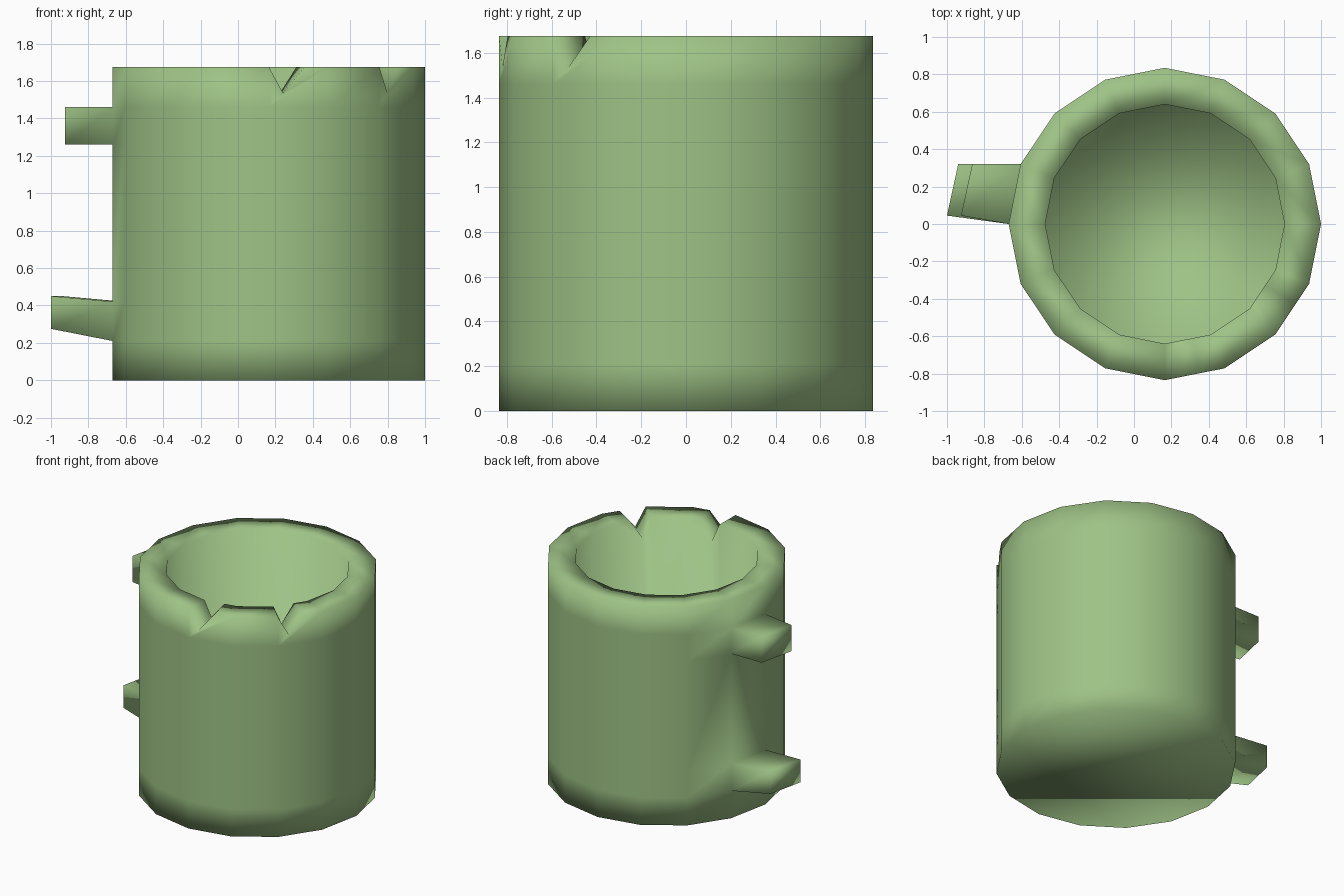
import bpy, bmesh, math

if "Cube" in bpy.data.objects:
    bpy.data.objects.remove(bpy.data.objects["Cube"])

SIDES, CX, HEIGHT = 16, 0.165, 1.675
R_OUT, R_IN, FLOOR = 0.835, 0.64, 0.2
LEVELS = [0, 0.21, 0.42, 1.26, 1.46, HEIGHT]   # edge loops of the outer wall
CHIPPED = (12, 14)                             # rim segments with a notch

mat = bpy.data.materials.new("sage_green")
mat.diffuse_color = (0.345, 0.545, 0.24, 1)
mat.use_nodes = True
mat.node_tree.nodes["Principled BSDF"].inputs["Base Color"].default_value = mat.diffuse_color

bm = bmesh.new()


def ring(r, z):
    return [bm.verts.new((CX + r * math.cos(math.tau * i / SIDES),
                          r * math.sin(math.tau * i / SIDES), z))
            for i in range(SIDES)]


def notch(a, b):
    """V-shaped chip starting at a: returns its low point and its far end."""
    low = a.co.lerp(b.co, 0.24)
    low.z -= 0.14
    return [bm.verts.new(low), bm.verts.new(a.co.lerp(b.co, 0.6))]


# outer wall, inner wall, rim
outer = [ring(R_OUT, z) for z in LEVELS]
inner = [ring(R_IN, FLOOR), ring(R_IN, HEIGHT)]
stub_faces = {}
for i in range(SIDES):
    j = (i + 1) % SIDES
    for k in range(len(LEVELS) - 2):
        lo, hi = outer[k], outer[k + 1]
        f = bm.faces.new((lo[i], lo[j], hi[j], hi[i]))
        if i == 7 and k in (1, 3):
            stub_faces[k] = f
    o_edge, i_edge = [outer[-1][i]], [inner[1][i]]
    if i in CHIPPED:
        o_edge += notch(outer[-1][i], outer[-1][j])
        i_edge += notch(inner[1][i], inner[1][j])
    o_edge.append(outer[-1][j])
    i_edge.append(inner[1][j])
    bm.faces.new([outer[-2][i], outer[-2][j]] + o_edge[::-1])
    bm.faces.new([inner[0][j], inner[0][i]] + i_edge)
    for n in range(len(o_edge) - 1):
        bm.faces.new((o_edge[n], o_edge[n + 1], i_edge[n + 1], i_edge[n]))

# underside and inside floor
bm.faces.new(outer[0][::-1])
bm.faces.new(inner[0])

# broken handle stubs, pulled out of the wall: tip x, low z, high z
for k, tip, z_lo, z_hi in ((1, -1.0, 0.275, 0.45), (3, -0.925, 1.26, 1.46)):
    mid = stub_faces[k].calc_center_median().z
    end = bmesh.ops.extrude_discrete_faces(bm, faces=[stub_faces[k]])["faces"][0]
    for v in end.verts:
        back = v.co.y > 0.1
        v.co = (tip + (0.06 if back else 0), 0.32 if back else 0.045,
                z_hi if v.co.z > mid else z_lo)

bmesh.ops.recalc_face_normals(bm, faces=bm.faces)
for f in bm.faces:
    f.smooth = True

mesh = bpy.data.meshes.new("broken_mug")
bm.to_mesh(mesh)
bm.free()
mesh.materials.append(mat)
bpy.context.collection.objects.link(bpy.data.objects.new("broken_mug", mesh))
